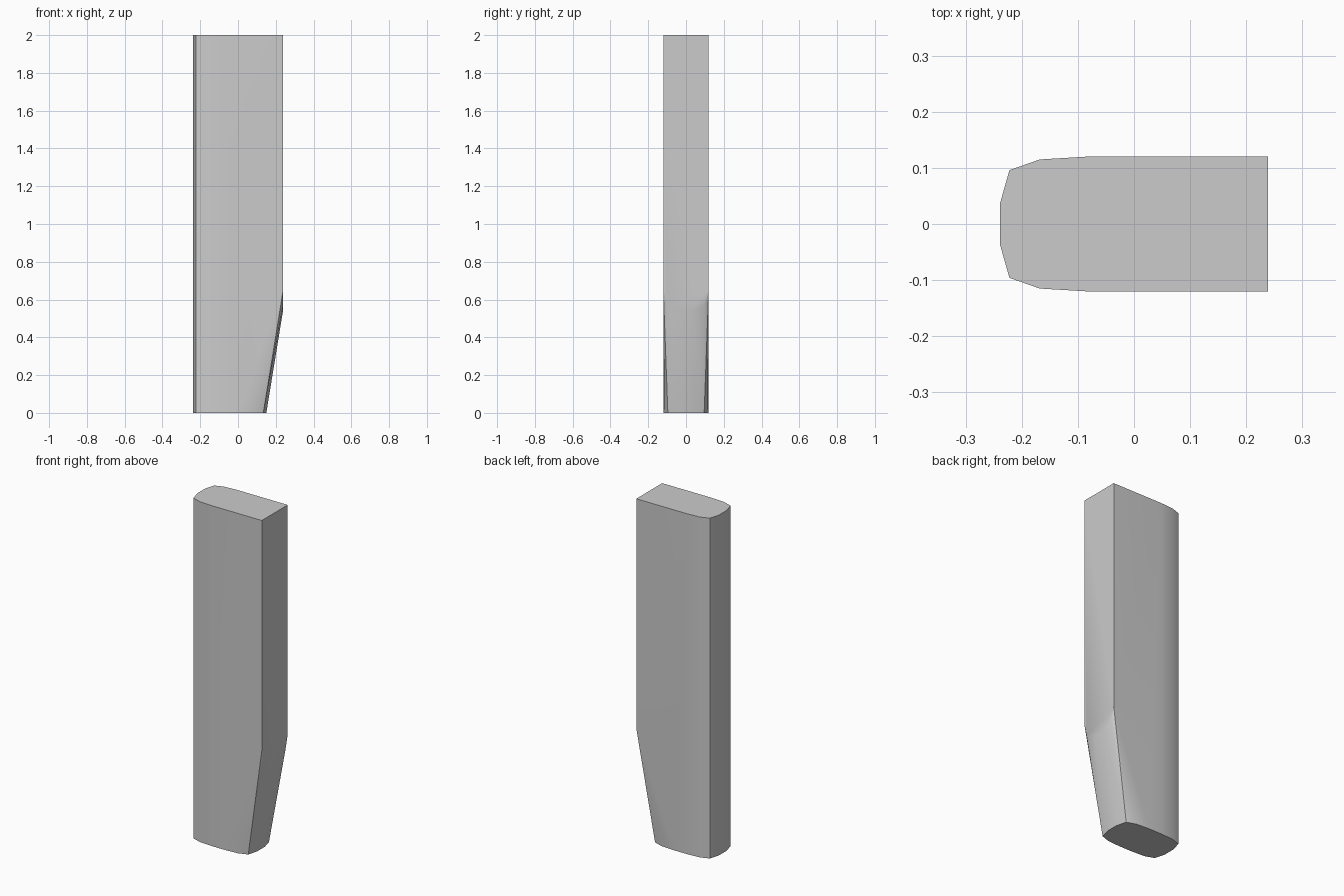
import bpy, bmesh, math

if "Cube" in bpy.data.objects:
    bpy.data.objects.remove(bpy.data.objects["Cube"])

bm = bmesh.new()


def pair(x, y, z):
    """A mirrored pair of vertices at -y and +y."""
    return [bm.verts.new((x, s * y, z)) for s in (-1, 1)]


# rounded back edge, straight from bottom to top (nose outwards)
back = [(-0.239, 0.036), (-0.222, 0.096), (-0.168, 0.115), (-0.085, 0.12)]
low = [pair(x, y, 0) for x, y in back]
high = [pair(x, y, 2) for x, y in back]

# rounded front edge of the foot, and the arc where the taper meets the flat face
foot = [pair(x, y, 0) for x, y in
        [(0.15, 0.036), (0.134, 0.096), (0.08, 0.115), (0.0, 0.12)]]
arc = [pair(0.239, y, z) for y, z in [(0.036, 0.545), (0.1, 0.572), (0.12, 0.65)]]
top = pair(0.239, 0.12, 2)

# side faces, same on both sides
for s in (0, 1):
    L, H, F, A = ([p[s] for p in r] for r in (low, high, foot, arc))
    for i in range(3):
        bm.faces.new((L[i], L[i + 1], H[i + 1], H[i]))
    bm.faces.new((L[3], F[3], A[2], top[s], H[3]))
    bm.faces.new((F[3], F[2], A[2]))
    bm.faces.new((F[2], F[1], A[2]))
    bm.faces.new((F[1], A[1], A[2]))
    bm.faces.new((F[1], F[0], A[0], A[1]))

# centre strips, front face and caps
bm.faces.new((low[0][0], low[0][1], high[0][1], high[0][0]))
bm.faces.new((foot[0][0], foot[0][1], arc[0][1], arc[0][0]))
bm.faces.new([p[0] for p in arc] + [top[0], top[1]] + [p[1] for p in arc[::-1]])
bm.faces.new([p[0] for p in high] + [top[0], top[1]] + [p[1] for p in high[::-1]])
bm.faces.new([p[0] for p in low] + [p[0] for p in foot[::-1]]
             + [p[1] for p in foot] + [p[1] for p in low[::-1]])
bmesh.ops.recalc_face_normals(bm, faces=bm.faces[:])

mesh = bpy.data.meshes.new("tapered_post")
bm.to_mesh(mesh)
bm.free()
post = bpy.data.objects.new("tapered_post", mesh)
bpy.context.collection.objects.link(post)
bpy.context.view_layer.objects.active = post
post.select_set(True)
bpy.ops.object.shade_smooth_by_angle(angle=math.radians(30))
